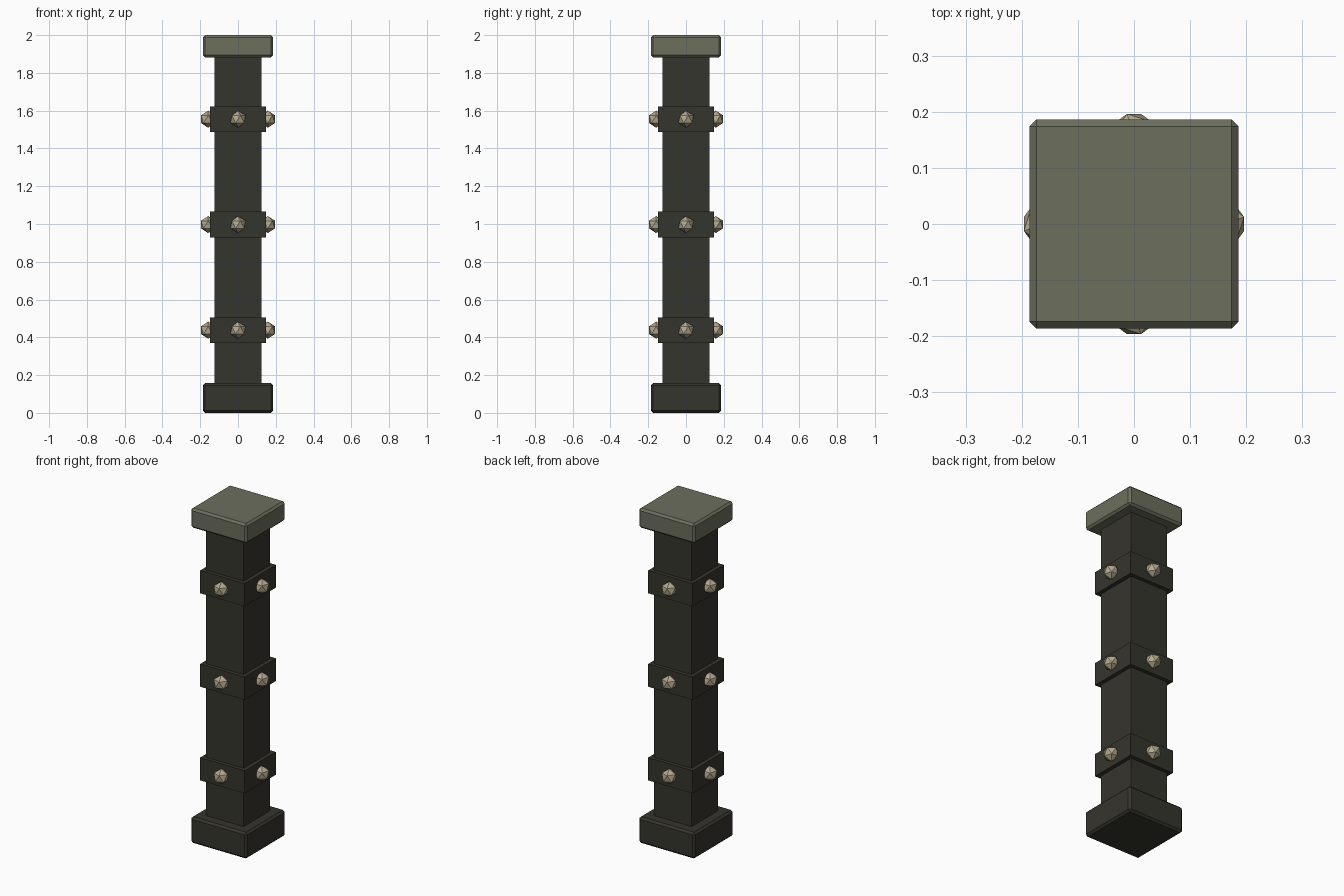
import bpy, math
from mathutils import Matrix

if "Cube" in bpy.data.objects:
    bpy.data.objects.remove(bpy.data.objects["Cube"])


def material(name, rgb):
    m = bpy.data.materials.new(name)
    m.diffuse_color = (*rgb, 1)
    m.use_nodes = True
    m.node_tree.nodes["Principled BSDF"].inputs["Base Color"].default_value = m.diffuse_color
    return m


dark = material("dark_iron", (0.036, 0.035, 0.027))
stone = material("grey_green_stone", (0.150, 0.158, 0.110))
bone = material("pale_metal", (0.46, 0.40, 0.27))


def block(name, half, z0, z1, mat, bevel=0.0):
    bpy.ops.mesh.primitive_cube_add(size=1, location=(0, 0, (z0 + z1) / 2))
    ob = bpy.context.object
    ob.name = name
    ob.scale = (2 * half, 2 * half, z1 - z0)
    bpy.ops.object.transform_apply(location=False, rotation=False, scale=True)
    ob.data.materials.append(mat)
    if bevel:
        mod = ob.modifiers.new("chamfer", 'BEVEL')
        mod.width = bevel
        mod.segments = 1
    return ob


# Column: base, shaft and cap
block("base", 0.186, 0.0, 0.157, dark, 0.012)
block("shaft", 0.124, 0.15, 1.89, dark)
block("cap", 0.186, 1.882, 2.0, stone, 0.012)

# Three bands, each with a faceted stud on every side
for i, z in enumerate((0.438, 0.997, 1.555)):
    block(f"band_{i + 1}", 0.147, z - 0.068, z + 0.068, dark)
    for k, side in enumerate(("front", "right", "back", "left")):
        bpy.ops.mesh.primitive_ico_sphere_add(subdivisions=1, radius=0.045)
        stud = bpy.context.object
        stud.name = f"stud_{side}_{i + 1}"
        stud.data.materials.append(bone)
        stud.matrix_world = (Matrix.Rotation(k * math.pi / 2, 4, 'Z')
                             @ Matrix.Translation((0, -0.158, z)))
